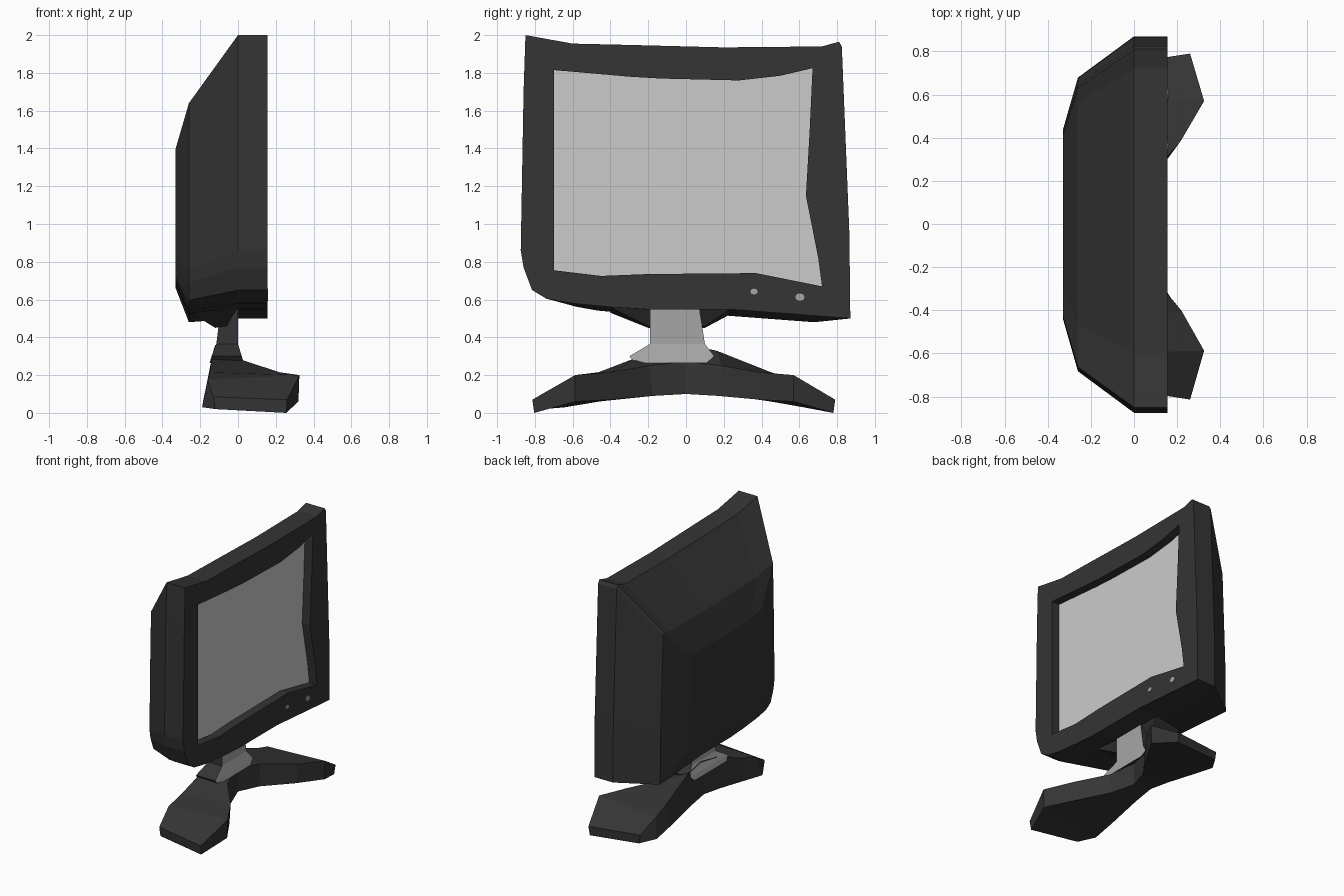
import bpy, bmesh, math

if "Cube" in bpy.data.objects:
    bpy.data.objects.remove(bpy.data.objects["Cube"])


def material(name, v):
    m = bpy.data.materials.new(name)
    m.diffuse_color = (v, v, v, 1)
    m.use_nodes = True
    m.node_tree.nodes["Principled BSDF"].inputs["Base Color"].default_value = m.diffuse_color
    return m


DARK = material("charcoal plastic", 0.035)
LIGHT = material("screen grey", 0.60)
MID = material("neck grey", 0.38)


def finish(bm, name, mats):
    bmesh.ops.recalc_face_normals(bm, faces=bm.faces)
    bm.normal_update()
    me = bpy.data.meshes.new(name)
    bm.to_mesh(me)
    bm.free()
    for m in mats:
        me.materials.append(m)
    ob = bpy.data.objects.new(name, me)
    bpy.context.collection.objects.link(ob)
    return ob


def loft(bm, rings, cap_start=True, cap_end=True):
    """Skin a list of equal-length point rings, return the vertex rings."""
    vr = [[bm.verts.new(p) for p in r] for r in rings]
    n = len(vr[0])
    for a, b in zip(vr, vr[1:]):
        for i in range(n):
            j = (i + 1) % n
            bm.faces.new((a[i], a[j], b[j], b[i]))
    if cap_start:
        bm.faces.new(vr[0])
    if cap_end:
        bm.faces.new(vr[-1])
    return vr


def loop_edges(bm, ring):
    return [bm.edges.get((ring[i], ring[i - 1])) for i in range(len(ring))]


# Warped outlines of the case and of the screen opening, as (y, z)
outer = [(-.85, 2.0), (-.6, 1.955), (-.3, 1.948), (.2, 1.935), (.72, 1.94),
         (.81, 1.965), (.825, 1.94), (.865, .95), (.87, .5), (.24, .548),
         (-.2, .548), (-.4, .56), (-.6, .58), (-.74, .605), (-.815, .65),
         (-.86, .77), (-.875, .86), (-.86, 1.7)]
opening = [(-.7, 1.815), (-.3, 1.78), (-.13, 1.77), (.28, 1.76), (.5, 1.785),
           (.67, 1.825), (.655, 1.5), (.635, 1.15), (.70, .82), (.72, .67),
           (.37, .74), (-.2, .735), (-.45, .725), (-.7, .755)]
FRONT, SCREEN = 0.155, 0.09


def ring(pts, x, sy=1, sz=1, z0=.5):
    return [(x, y * sy, z0 + (z - .5) * sz) for y, z in pts]


# Case: tapered back, straight rim, bezel face with a recessed opening
bm = bmesh.new()
shell = loft(bm, [ring(outer, -.33, .5, .493, .66),
                  ring(outer, -.26, .78, .773, .48),
                  ring(outer, 0), ring(outer, FRONT)], cap_end=False)
recess = loft(bm, [ring(opening, FRONT), ring(opening, SCREEN)], False, False)
bmesh.ops.triangle_fill(bm, use_beauty=True, normal=(1, 0, 0),
                        edges=loop_edges(bm, shell[-1]) + loop_edges(bm, recess[0]))
finish(bm, "monitor_case", [DARK])

# Screen panel
bm = bmesh.new()
loft(bm, [ring(opening, SCREEN - .008), ring(opening, SCREEN)])
finish(bm, "screen", [LIGHT])

# Two small buttons
for name, y, z, ry, rz in (("small_button", .36, .642, .02, .016),
                           ("power_button", .603, .613, .025, .02)):
    bm = bmesh.new()
    loft(bm, [[(x, y + ry * math.cos(k * math.pi / 4), z + rz * math.sin(k * math.pi / 4))
               for k in range(8)] for x in (FRONT - .002, FRONT + .005)])
    finish(bm, name, [MID])


def slab(y0, y1, xb, xf, z, zf=None):
    zf = z if zf is None else zf
    return [(xb, y0, z), (xf, y0, zf), (xf, y1, zf), (xb, y1, z)]


# Mount wedge under the case
bm = bmesh.new()
loft(bm, [slab(-.2, .1, -.12, -.06, .45, .46), slab(-.4, .25, -.25, 0, .53, .56)])
finish(bm, "neck_mount", [DARK])

# Neck: light front and back, dark sides
bm = bmesh.new()
loft(bm, [slab(-.27, .11, -.15, .03, .265), slab(-.3, .15, -.14, .02, .30),
          slab(-.19, .10, -.115, 0, .365), slab(-.19, .07, -.09, 0, .56)])
neck = finish(bm, "neck", [DARK, MID])
for p in neck.data.polygons:
    p.material_index = int(abs(p.normal.x) > .6)

# Foot: one leg as sections (back-bottom, front-bottom, front-top, back-top)
leg = [[(-.15, 0, .12), (0, 0, .1), (0, 0, .27), (-.12, 0, .36)],
       [(-.16, .17, .1), (.06, .17, .09), (.05, .19, .25), (-.13, .16, .33)],
       [(-.185, .45, .06), (.21, .39, .07), (.22, .39, .215), (-.15, .45, .215)],
       [(-.19, .62, .03), (.32, .57, .06), (.325, .57, .2), (-.16, .58, .175)],
       [(-.12, .73, .02), (.255, .78, 0), (.26, .79, .07), (-.13, .73, .085)]]
left = [[(x, -y * 1.03, z) for x, y, z in s] for s in leg[:0:-1]]
bm = bmesh.new()
loft(bm, left + leg)
finish(bm, "foot", [DARK])
